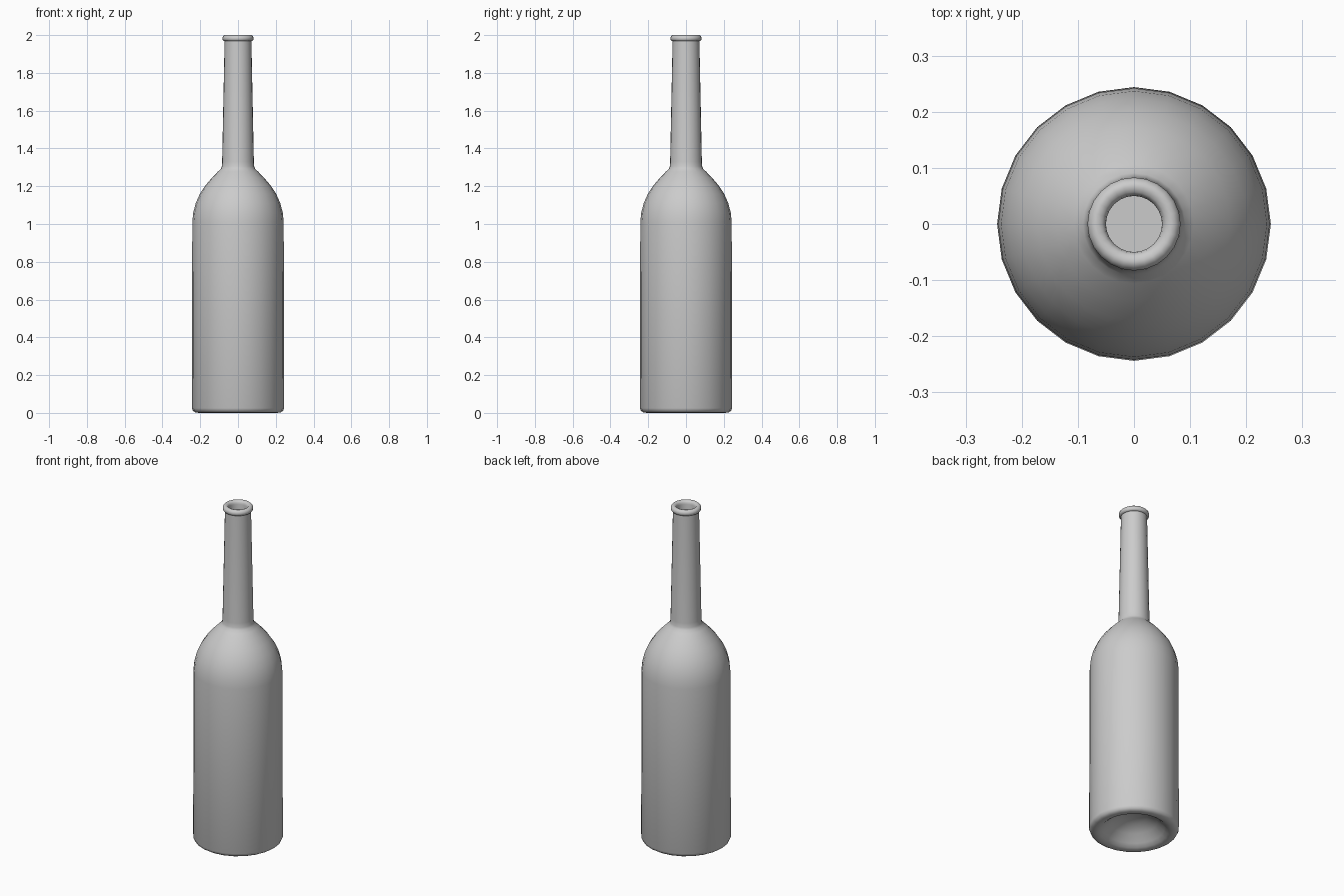
import bpy, math

if "Cube" in bpy.data.objects:
    bpy.data.objects.remove(bpy.data.objects["Cube"])

SIDES = 24


def lathe(name, profile):
    """Revolve an (r, z) profile around z; r = 0 ends become poles."""
    verts, faces, rings = [], [], []
    for r, z in profile:
        n = 1 if r == 0 else SIDES
        rings.append([len(verts) + i for i in range(n)])
        for i in range(n):
            a = 2 * math.pi * i / SIDES
            verts.append((r * math.cos(a), r * math.sin(a), z))
    for lo, hi in zip(rings, rings[1:]):
        for i in range(SIDES):
            j = (i + 1) % SIDES
            quad = [lo[i % len(lo)], lo[j % len(lo)], hi[j % len(hi)], hi[i % len(hi)]]
            faces.append(list(dict.fromkeys(quad)))
    mesh = bpy.data.meshes.new(name)
    mesh.from_pydata(verts, [], faces)
    ob = bpy.data.objects.new(name, mesh)
    bpy.context.collection.objects.link(ob)
    bpy.context.view_layer.objects.active = ob
    ob.select_set(True)
    bpy.ops.object.shade_smooth_by_angle(angle=math.radians(50))
    ob.select_set(False)
    return ob


# hollow under the base, rounded foot and straight body
base = [(0, 0.10), (0.07, 0.09), (0.125, 0.06), (0.165, 0.022), (0.185, 0.006),
        (0.205, 0), (0.225, 0.002), (0.238, 0.010), (0.244, 0.025)]

# domed shoulder
shoulder = [(0.242, 1.01), (0.237, 1.06), (0.224, 1.11), (0.202, 1.16),
            (0.172, 1.205), (0.138, 1.245), (0.106, 1.278), (0.091, 1.292)]

# tapered neck
neck = [(0.086, 1.305), (0.084, 1.33), (0.071, 1.968)]

# rolled lip: half circle around the rim
lip = [(0.077, 1.969), (0.082, 1.976), (0.083, 1.984), (0.080, 1.993),
       (0.073, 1.999), (0.066, 2.0), (0.057, 1.997), (0.052, 1.990)]

# mouth opening
mouth = [(0.050, 1.98), (0.050, 1.88), (0, 1.88)]

lathe("bottle", base + shoulder + neck + lip + mouth)
